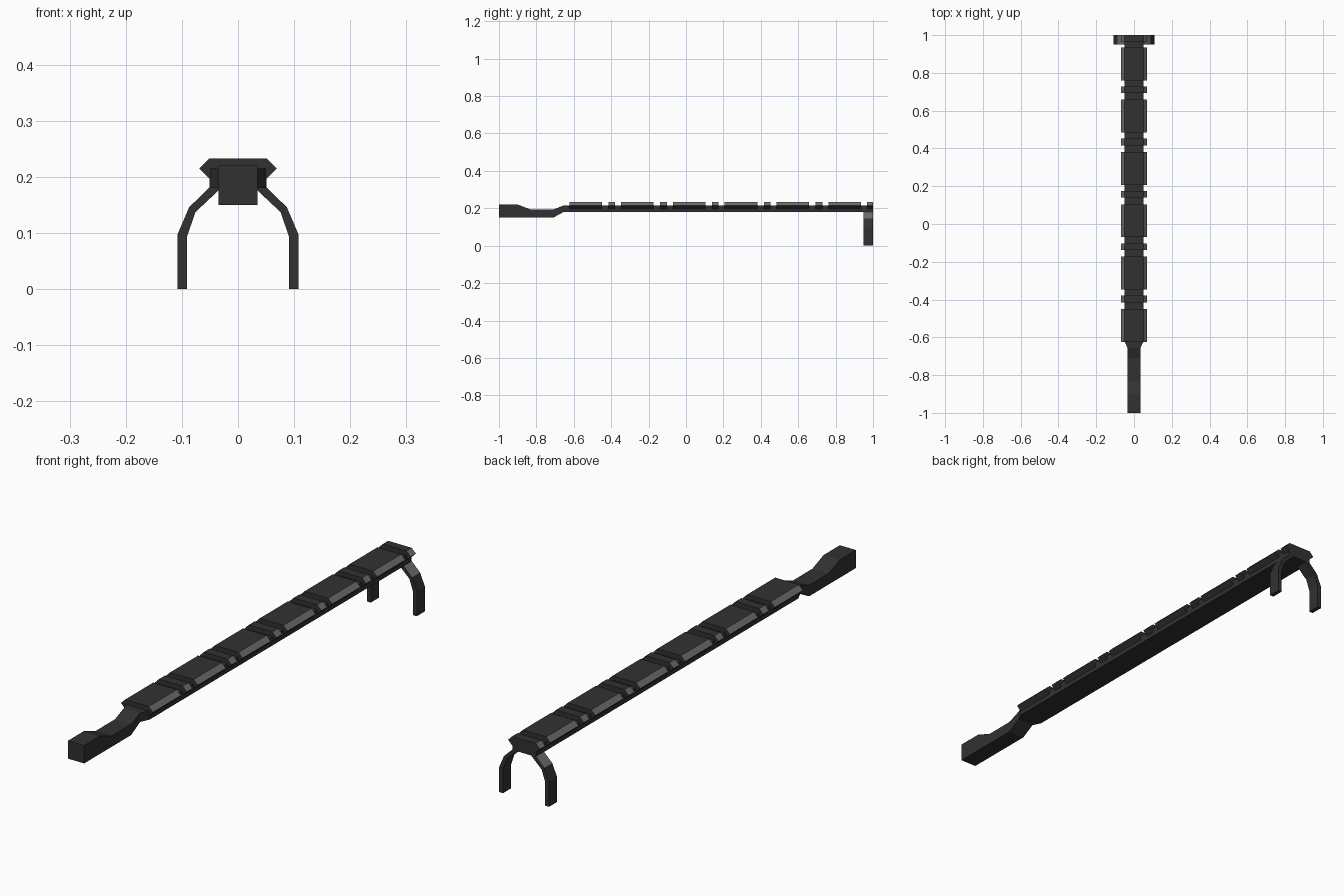
import bpy
import bmesh

cube = bpy.data.objects.get("Cube")
if cube:
    bpy.data.objects.remove(cube)


def make_material(name, value):
    """Flat neutral grey of the given linear value."""
    mat = bpy.data.materials.new(name)
    mat.use_nodes = True
    mat.diffuse_color = (value, value, value, 1.0)
    mat.node_tree.nodes["Principled BSDF"].inputs["Base Color"].default_value = mat.diffuse_color
    return mat


MATERIALS = [make_material("dark_grey", 0.031), make_material("worn_edge_grey", 0.15)]


def loft(name, sections):
    """Join a row of matching cross-sections (lists of 3D points) and cap both ends."""
    bm = bmesh.new()
    rings = [[bm.verts.new(p) for p in s] for s in sections]
    n = len(rings[0])
    for a, b in zip(rings, rings[1:]):
        for i in range(n):
            j = (i + 1) % n
            bm.faces.new((a[i], a[j], b[j], b[i]))
    bm.faces.new(rings[0])
    bm.faces.new(rings[-1])
    bmesh.ops.recalc_face_normals(bm, faces=bm.faces)
    bm.normal_update()
    # Sideways bevels that slope upward at about 45 degrees are lighter
    for f in bm.faces:
        f.material_index = int(abs(f.normal.x) > 0.6 and f.normal.z > 0.6)
    mesh = bpy.data.meshes.new(name)
    for mat in MATERIALS:
        mesh.materials.append(mat)
    bm.to_mesh(mesh)
    bm.free()
    obj = bpy.data.objects.new(name, mesh)
    bpy.context.collection.objects.link(obj)


def extrude_y(name, profile, y0, y1):
    """Extrude an (x, z) profile along y."""
    loft(name, [[(x, y, z) for x, z in profile] for y in (y0, y1)])


# Rail body and handle: stations of (y, half width, bottom z, top z)
stations = [(-1.0, 0.035, 0.15, 0.22), (-0.9, 0.035, 0.15, 0.22),
            (-0.83, 0.035, 0.15, 0.193), (-0.71, 0.035, 0.15, 0.193),
            (-0.655, 0.035, 0.18, 0.215), (-0.62, 0.051, 0.18, 0.215),
            (1.0, 0.051, 0.18, 0.215)]
loft("rail_and_handle", [[(-w, y, b), (w, y, b), (w, y, t), (-w, y, t)]
                         for y, w, b, t in stations])

# Rail plates: bevelled cross-section, alternating long and short
PLATE = [(-0.051, 0.197), (0.051, 0.197), (0.069, 0.215),
         (0.051, 0.233), (-0.051, 0.233), (-0.069, 0.215)]
PITCH = 0.277
for k in range(6):
    y = 0.848 - PITCH * k
    extrude_y(f"long_plate_{k + 1}", PLATE, y - 0.087, y + 0.087)
    if k < 5:
        y = 0.711 - PITCH * k
        extrude_y(f"short_plate_{k + 1}", PLATE, y - 0.018, y + 0.018)
extrude_y("end_plate", PLATE, 0.967, 1.0)

# Bent legs at the back end: (outer, inner) pairs of (x, z) from rail to foot
LEG = [((0.05, 0.182), (0.027, 0.183)), ((0.087, 0.146), (0.076, 0.137)),
       ((0.108, 0.097), (0.091, 0.093)), ((0.108, 0.0), (0.091, 0.0))]
for side, s in (("left", 1), ("right", -1)):
    loft(f"{side}_leg", [[(s * o[0], 0.95, o[1]), (s * o[0], 1.0, o[1]),
                          (s * i[0], 1.0, i[1]), (s * i[0], 0.95, i[1])]
                         for o, i in LEG])
